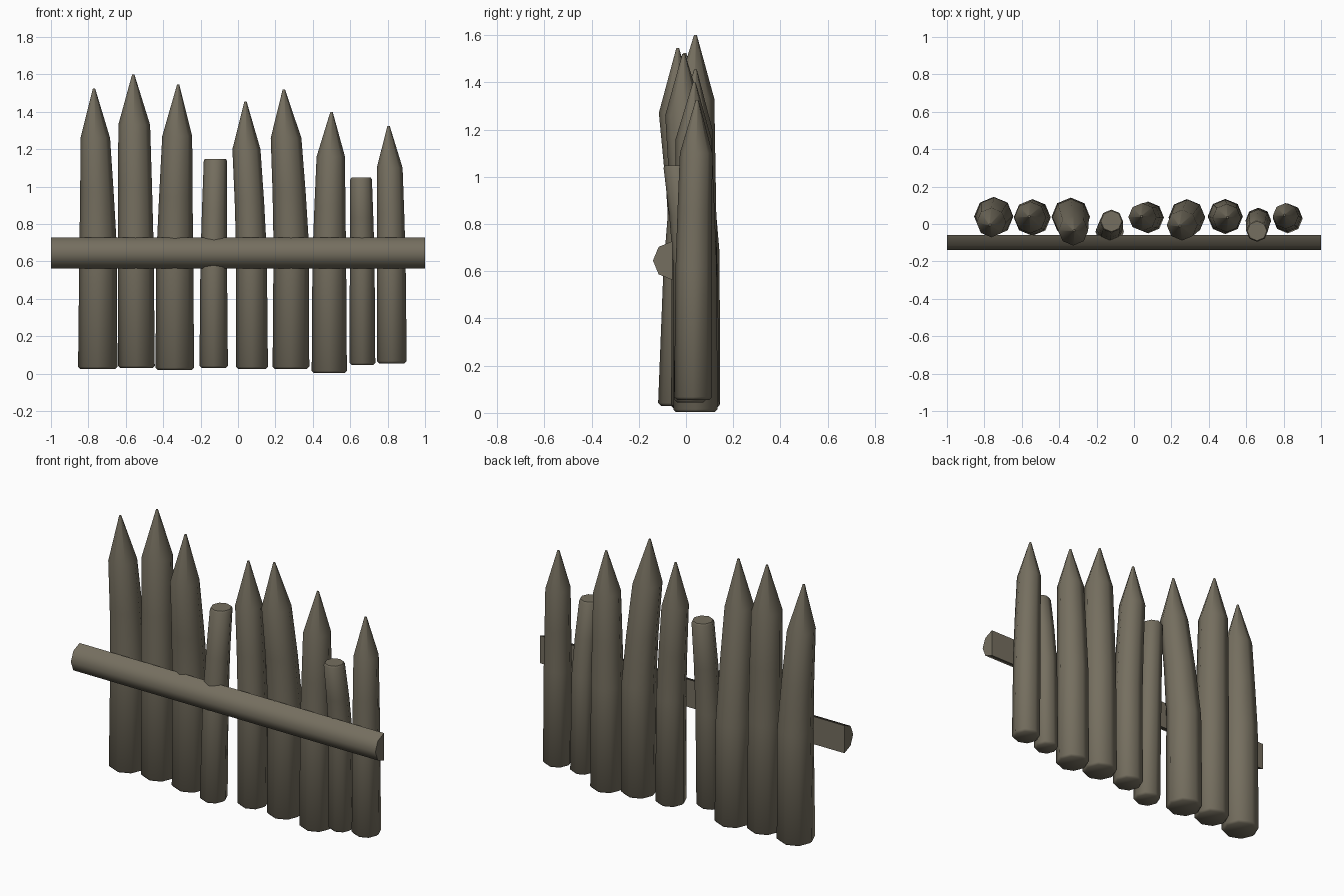
import bpy, bmesh, math

if "Cube" in bpy.data.objects:
    bpy.data.objects.remove(bpy.data.objects["Cube"])

wood = bpy.data.materials.new("weathered_wood")
wood.diffuse_color = (0.178, 0.158, 0.115, 1)
wood.use_nodes = True
wood.node_tree.nodes["Principled BSDF"].inputs["Base Color"].default_value = wood.diffuse_color
SIDES = 8


def finish(name, bm, angle):
    bmesh.ops.recalc_face_normals(bm, faces=bm.faces)
    me = bpy.data.meshes.new(name)
    bm.to_mesh(me)
    bm.free()
    me.materials.append(wood)
    ob = bpy.data.objects.new(name, me)
    bpy.context.collection.objects.link(ob)
    bpy.ops.object.select_all(action='DESELECT')
    ob.select_set(True)
    bpy.context.view_layer.objects.active = ob
    bpy.ops.object.shade_smooth_by_angle(angle=math.radians(angle))


def loft(name, rings):
    """Octagonal log through rings of (x, y, z, radius)."""
    bm = bmesh.new()
    loops = []
    for x, y, z, r in rings:
        loops.append([bm.verts.new((x + r * math.cos(math.tau * i / SIDES),
                                    y + r * math.sin(math.tau * i / SIDES), z))
                      for i in range(SIDES)])
    for a, b in zip(loops, loops[1:]):
        for i in range(SIDES):
            j = (i + 1) % SIDES
            bm.faces.new((a[i], a[j], b[j], b[i]))
    bm.faces.new(loops[0][::-1])
    bm.faces.new(loops[-1])
    finish(name, bm, 50)


def stake(name, base, mid, top, tip=None):
    """Bent log with eased bottom edge, and a sharpened or sawn end."""
    x, y, z, r = base
    rings = [(x, y, z, r - 0.012), (x, y, z + 0.012, r), mid]
    # ring between middle and top keeps the bend gentle
    rings.append(tuple(m + (t - m) * f for m, t, f in
                       zip(mid, top, (0.42, 0.42, 0.5, 0.5))))
    if tip:
        rings += [top, (*tip, 0.006)]
    else:
        tx, ty, tz, tr = top
        rings += [(tx, ty, tz - 0.01, tr), (tx, ty, tz, tr - 0.006)]
    loft(name, rings)


# Sharpened stakes: base, middle, shoulder, tip
pointed = [
    ((-.75, .04, .025, .105), (-.748, .042, .68, .100), (-.763, .008, 1.26, .079), (-.77, -.005, 1.525)),
    ((-.543, .035, .03, .098), (-.547, .035, .68, .096), (-.555, .035, 1.33, .085), (-.56, .04, 1.60)),
    ((-.338, .038, .02, .103), (-.338, .035, .62, .099), (-.325, -.035, 1.27, .080), (-.32, -.035, 1.545)),
    ((.075, .035, .025, .085), (.072, .035, .65, .082), (.045, .037, 1.20, .075), (.04, .04, 1.455)),
    ((.283, .035, .025, .098), (.285, .035, .68, .095), (.257, -.006, 1.26, .082), (.245, -.01, 1.52)),
    ((.488, .04, .003, .094), (.488, .040, .62, .090), (.496, .032, 1.16, .076), (.50, .035, 1.40)),
    ((.822, .030, .055, .080), (.819, .033, .62, .077), (.811, .043, 1.10, .069), (.805, .047, 1.325)),
]
for i, p in enumerate(pointed):
    stake(f"pointed_stake_{i + 1}", *p)

# Short sawn-off stakes
stake("sawn_stake_1", (-.130, -.042, .03, .076), (-.130, -.025, .60, .071), (-.121, .015, 1.148, .062))
stake("sawn_stake_2", (.665, .018, .045, .069), (.664, .012, .62, .066), (.658, -.037, 1.048, .058))

# Front rail: half-octagon log, flat side against the stakes
bm = bmesh.new()
ends = []
for x in (-1.0, 1.0):
    ends.append([bm.verts.new((x, -.058 - .082 * math.sin(math.pi * k / 4),
                               .645 + .082 * math.cos(math.pi * k / 4)))
                 for k in range(5)])
for k in range(5):
    n = (k + 1) % 5
    bm.faces.new((ends[0][k], ends[0][n], ends[1][n], ends[1][k]))
bm.faces.new(ends[0])
bm.faces.new(ends[1][::-1])
finish("front_rail", bm, 50)
